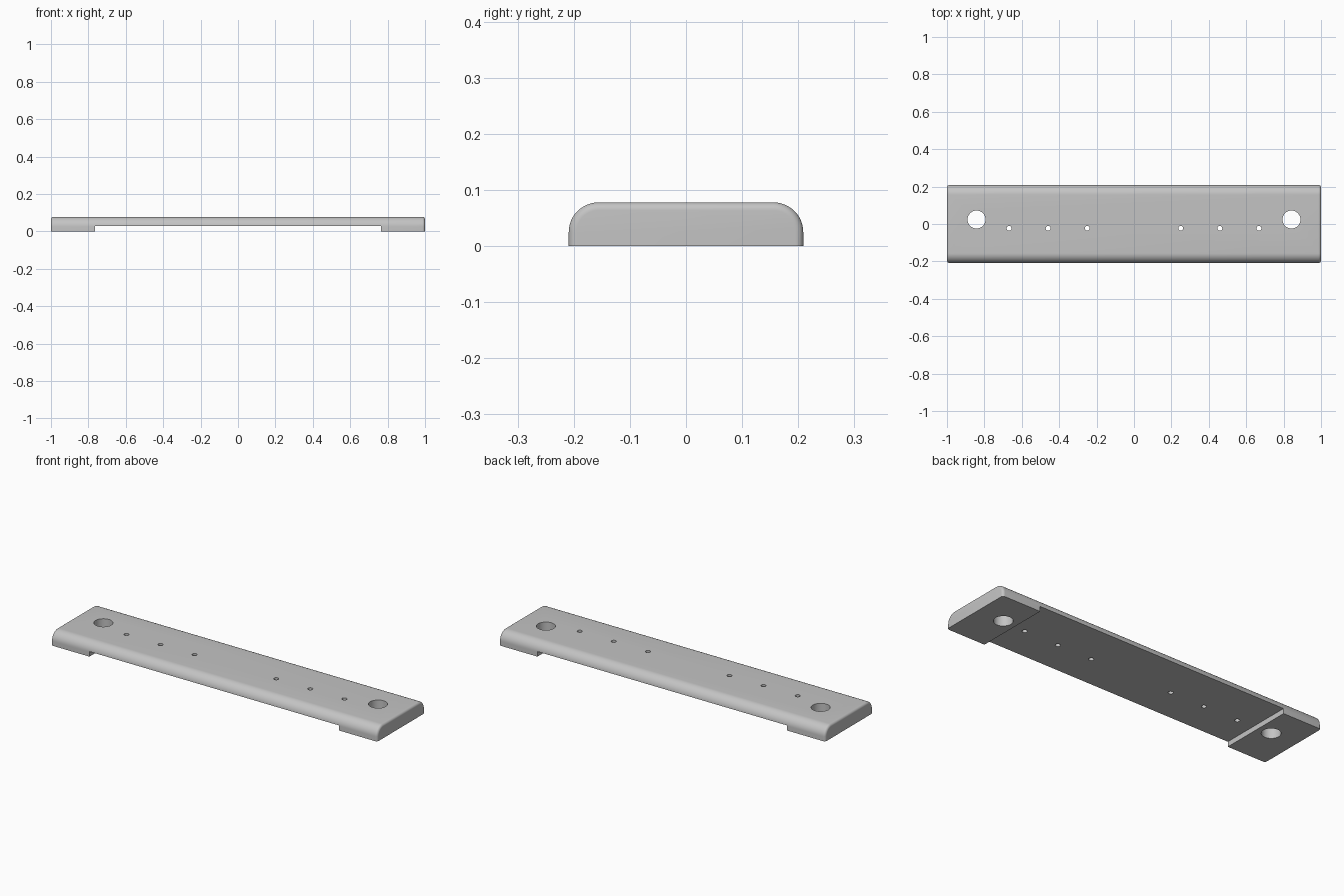
import bpy, bmesh
from math import sin, cos, pi

cube = bpy.data.objects.get("Cube")
if cube:
    bpy.data.objects.remove(cube, do_unlink=True)

HALF_Y, TOP, ROUND, END_ROUND = 0.209, 0.078, 0.053, 0.014
ARC, END_STEPS = 12, 6

grey = bpy.data.materials.new("plain grey")
grey.use_nodes = True
colour = (0.55, 0.55, 0.55, 1)
grey.diffuse_color = colour
grey.node_tree.nodes["Principled BSDF"].inputs["Base Color"].default_value = colour


def section(inset):
    """Flat-bottomed profile with rounded top corners, shrunk by inset."""
    r = ROUND - inset
    cy, cz = HALF_Y - ROUND, TOP - ROUND
    right = [(HALF_Y - inset, 0)]
    right += [(cy + r * cos(a), cz + r * sin(a))
              for a in (i * pi / 2 / ARC for i in range(ARC + 1))]
    return right + [(-y, z) for y, z in reversed(right)]


def make_object(name, bm):
    bmesh.ops.recalc_face_normals(bm, faces=bm.faces)
    mesh = bpy.data.meshes.new(name)
    bm.to_mesh(mesh)
    bm.free()
    mesh.materials.append(grey)
    obj = bpy.data.objects.new(name, mesh)
    bpy.context.collection.objects.link(obj)
    return obj


# Bar: profile lofted along x, with softly rounded ends
angles = [i * pi / 2 / END_STEPS for i in range(END_STEPS + 1)]
half = [(1 - END_ROUND * (1 - sin(a)), END_ROUND * (1 - cos(a))) for a in angles]
stations = [(-x, d) for x, d in reversed(half)] + half
bm = bmesh.new()
rings = [[bm.verts.new((x, y, z)) for y, z in section(d)] for x, d in stations]
for a, b in zip(rings, rings[1:]):
    for i in range(len(a)):
        j = (i + 1) % len(a)
        bm.faces.new((a[i], a[j], b[j], b[i]))
bm.faces.new(rings[0])
bm.faces.new(rings[-1])
bar = make_object("bar", bm)


def cut(cutter):
    cutter.hide_render = True
    mod = bar.modifiers.new(cutter.name, 'BOOLEAN')
    mod.operation, mod.solver, mod.object = 'DIFFERENCE', 'EXACT', cutter
    bpy.context.view_layer.objects.active = bar
    bpy.ops.object.modifier_apply(modifier=mod.name)
    bpy.data.objects.remove(cutter, do_unlink=True)


# Shallow recess under the middle, leaving a foot at each end
bm = bmesh.new()
bmesh.ops.create_cube(bm, size=1)
bmesh.ops.scale(bm, vec=(1.53, 1, 0.056), verts=bm.verts)
cut(make_object("recess_cutter", bm))


# Mounting holes and small screw holes, mirrored left and right
def hole(x, y, radius, sides):
    bm = bmesh.new()
    bmesh.ops.create_cone(bm, cap_ends=True, segments=sides,
                          radius1=radius, radius2=radius, depth=1)
    bmesh.ops.translate(bm, vec=(x, y, 0), verts=bm.verts)
    cut(make_object("hole_cutter", bm))


for side in (-1, 1):
    hole(side * 0.842, 0.024, 0.048, 48)
    for x in (0.25, 0.459, 0.668):
        hole(side * x, -0.023, 0.013, 24)

bpy.ops.object.select_all(action='DESELECT')
bar.select_set(True)
bpy.context.view_layer.objects.active = bar
bpy.ops.object.shade_smooth_by_angle(angle=pi / 6)
